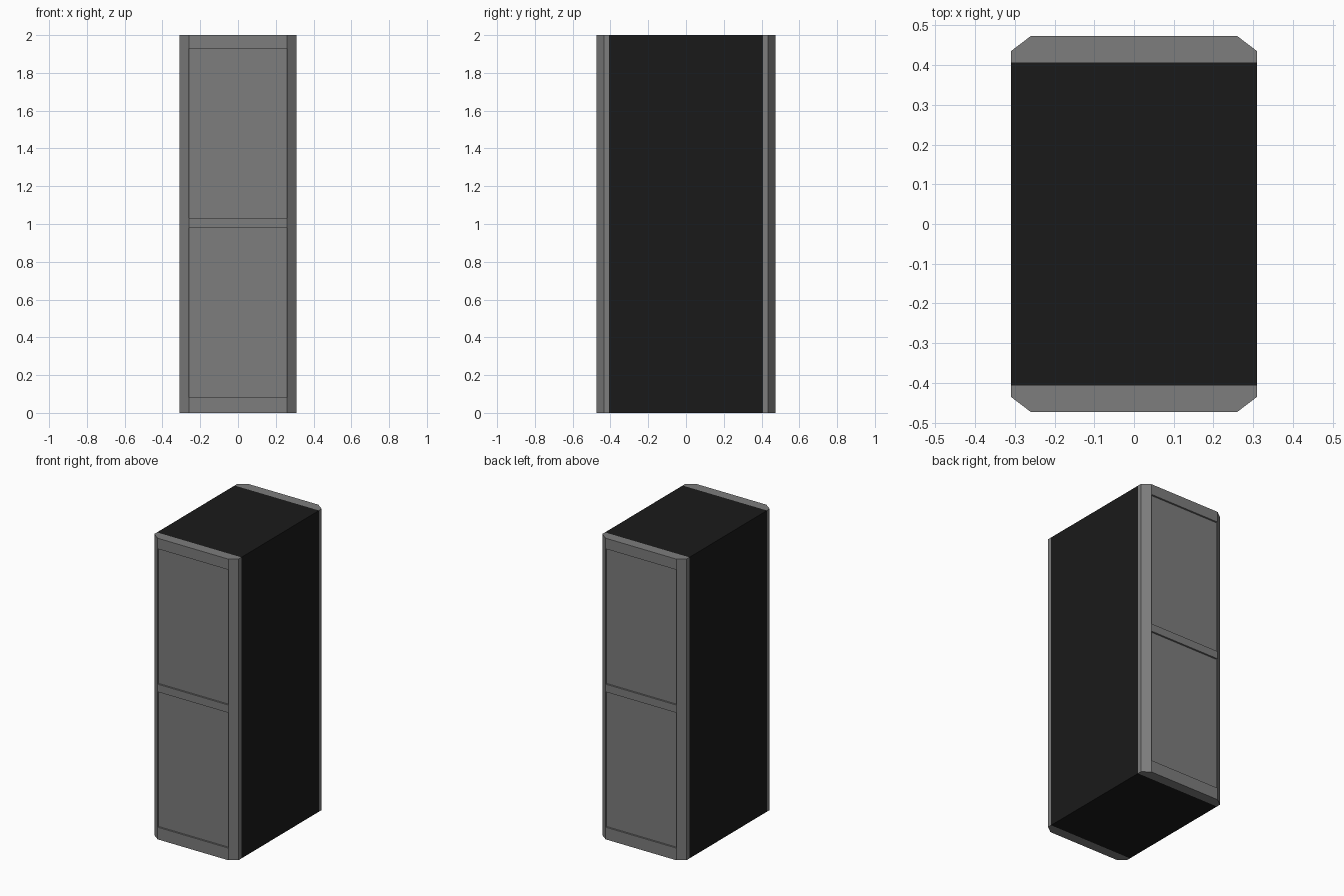
import bpy, bmesh
from math import pi
from mathutils import Matrix

if "Cube" in bpy.data.objects:
    bpy.data.objects.remove(bpy.data.objects["Cube"])

HEIGHT, HALF_W, BODY_Y, FACE_Y = 2.0, 0.31, 0.407, 0.473
PANELS = [(0.08, 0.98), (1.03, 1.93)]
RECESS = 0.011


def material(name, value):
    mat = bpy.data.materials.new(name)
    mat.diffuse_color = (value, value, value, 1)
    mat.use_nodes = True
    mat.node_tree.nodes["Principled BSDF"].inputs["Base Color"].default_value = mat.diffuse_color
    return mat


def add_object(name, bm, mat):
    mesh = bpy.data.meshes.new(name)
    bmesh.ops.recalc_face_normals(bm, faces=bm.faces)
    bm.to_mesh(mesh)
    bm.free()
    mesh.materials.append(mat)
    obj = bpy.data.objects.new(name, mesh)
    bpy.context.collection.objects.link(obj)
    return obj


def make_door(name, angle, mat):
    # Chamfered plan profile raised to full height
    bm = bmesh.new()
    profile = [(-HALF_W, -BODY_Y), (-HALF_W, -0.435), (-0.26, -FACE_Y),
               (0.26, -FACE_Y), (HALF_W, -0.435), (HALF_W, -BODY_Y)]
    base = bm.faces.new([bm.verts.new((x, y, 0)) for x, y in profile])
    top = bmesh.ops.extrude_face_region(bm, geom=[base])["geom"]
    bmesh.ops.translate(bm, vec=(0, 0, HEIGHT),
                        verts=[v for v in top if isinstance(v, bmesh.types.BMVert)])
    bmesh.ops.recalc_face_normals(bm, faces=bm.faces)

    # Rails split the outer face into two panel areas
    for z in [z for panel in PANELS for z in panel]:
        bmesh.ops.bisect_plane(bm, geom=bm.verts[:] + bm.edges[:] + bm.faces[:],
                               plane_co=(0, 0, z), plane_no=(0, 0, 1))
    middles = [(a + b) / 2 for a, b in PANELS]
    panels = [f for f in bm.faces if f.normal.y < -0.99
              and any(abs(f.calc_center_median().z - m) < 0.01 for m in middles)]

    # Sink each panel behind a thin lip
    bmesh.ops.inset_individual(bm, faces=panels, thickness=0.001)
    bmesh.ops.inset_individual(bm, faces=panels, thickness=0.0005, depth=-RECESS)
    bmesh.ops.rotate(bm, verts=bm.verts, matrix=Matrix.Rotation(angle, 3, 'Z'))
    return add_object(name, bm, mat)


# Dark cabinet body
dark = material("dark_casing", 0.0104)
grey = material("door_grey", 0.205)
bm = bmesh.new()
bmesh.ops.create_cube(bm, size=1, matrix=Matrix.Translation((0, 0, HEIGHT / 2))
                      @ Matrix.Diagonal((2 * HALF_W, 2 * BODY_Y, HEIGHT, 1)))
add_object("cabinet_body", bm, dark)

# Matching front and back doors
make_door("front_door", 0, grey)
make_door("back_door", pi, grey)
